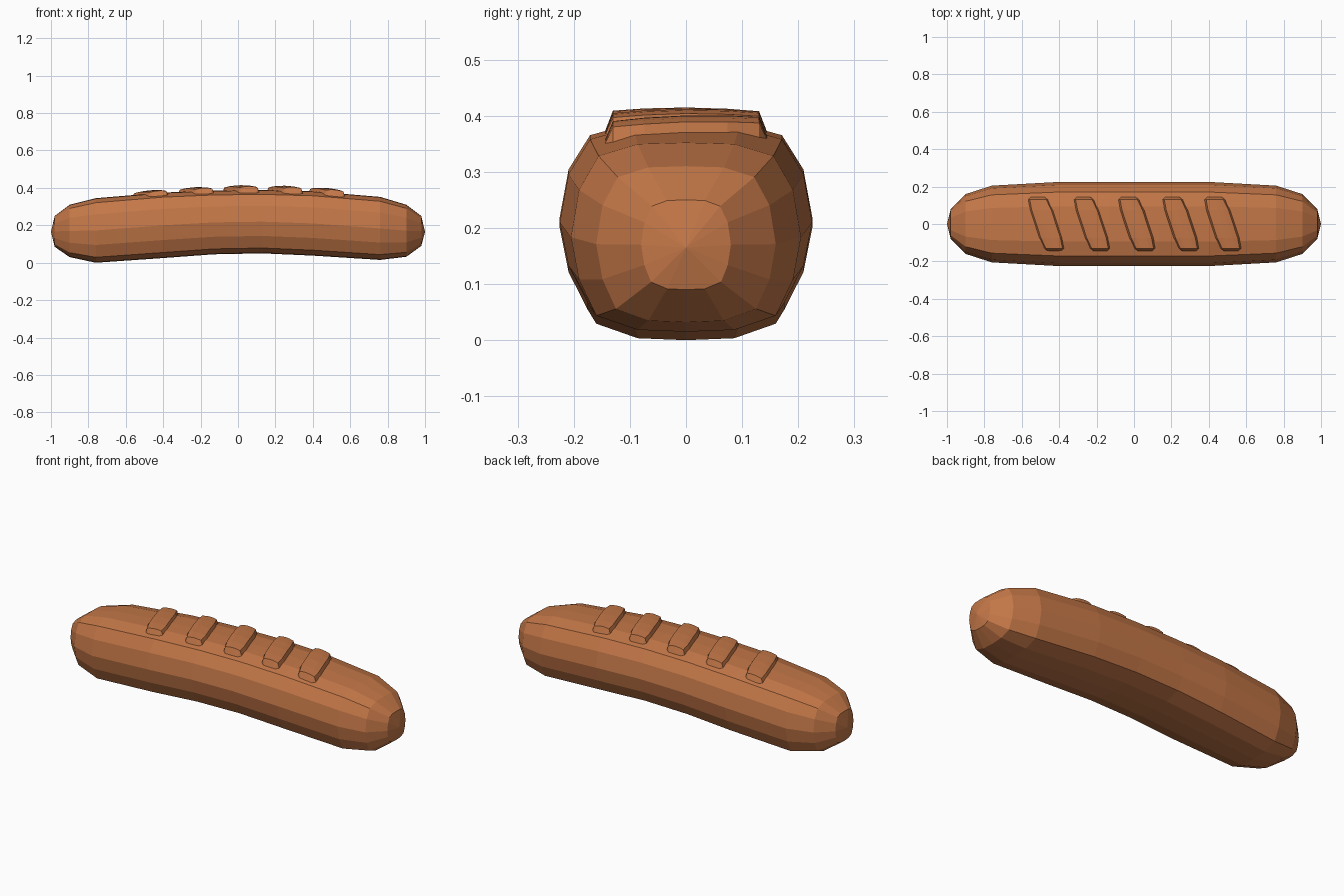
import bpy

if "Cube" in bpy.data.objects:
    bpy.data.objects.remove(bpy.data.objects["Cube"])

crust = bpy.data.materials.new("baked crust brown")
crust.diffuse_color = (0.55, 0.185, 0.064, 1)
crust.use_nodes = True
crust.node_tree.nodes["Principled BSDF"].inputs["Base Color"].default_value = crust.diffuse_color

# Stations along the loaf: x, bottom z, top z, half width
STATIONS = [
    (-0.98, .085, .25, .08), (-0.90, .03, .31, .16), (-0.76, .0, .345, .205),
    (-0.40, .025, .375, .225), (-0.13, .045, .386, .225), (0.13, .05, .389, .225),
    (0.40, .038, .382, .225), (0.76, .015, .352, .205), (0.90, .032, .31, .16),
    (0.98, .09, .25, .08)]
# Half cross-section, bottom to top, normalised
SECTION = [(0, -1), (.42, -.98), (.78, -.83), (.93, -.45), (1, 0),
           (.93, .5), (.76, .86), (.42, .985), (0, 1)]


def interp(points, v, col):
    for a, b in zip(points, points[1:]):
        if v <= b[0]:
            f = max(0, (v - a[0]) / (b[0] - a[0]))
            return a[col] + (b[col] - a[col]) * f
    return points[-1][col]


def crust_top(x, y):
    """Height of the upper loaf surface."""
    zb, zt, w = (interp(STATIONS, x, c) for c in (1, 2, 3))
    k = interp(SECTION[:3:-1], abs(y) / w, 1)
    return (zb + zt) / 2 + k * (zt - zb) / 2


def make(name, verts, faces):
    me = bpy.data.meshes.new(name)
    me.from_pydata(verts, [], faces)
    me.materials.append(crust)
    me.update()
    ob = bpy.data.objects.new(name, me)
    bpy.context.collection.objects.link(ob)
    return ob


# Loaf: lofted rings closed by a point at each end
ring = SECTION + [(-y, z) for y, z in SECTION[-2:0:-1]]
n = len(ring)
verts, faces = [], []
for x, zb, zt, w in STATIONS:
    verts += [(x, y * w, (zb + zt) / 2 + z * (zt - zb) / 2) for y, z in ring]
for s in range(len(STATIONS) - 1):
    for i in range(n):
        j = (i + 1) % n
        faces.append((s * n + i, s * n + j, (s + 1) * n + j, (s + 1) * n + i))
left, right = len(verts), len(verts) + 1
verts += [(-1, 0, .165), (1, 0, .165)]
last = (len(STATIONS) - 1) * n
for i in range(n):
    j = (i + 1) % n
    faces.append((left, j, i))
    faces.append((right, last + i, last + j))
make("loaf", verts, faces)

# Scored ridges: slanted raised pads across the top
ROWS = [-1, -.88, -.5, 0, .5, .88, 1]
COLS = [-1, -.8, -.4, 0, .4, .8, 1]


def ridge(index, cx, width, height):
    verts, faces = [], []
    for r, t in enumerate(ROWS):
        taper = (.6, .85, 1, 1, 1, .85, .6)[r]
        for c, u in enumerate(COLS):
            y = .148 * t
            x = cx - .33 * y + width * taper * u
            if r in (0, 6) or c in (0, 6):
                z = crust_top(x, y) - .008
            else:
                z = interp(STATIONS, x, 2) + height * (1 - .4 * u * u)
                z -= .008 * t * t
            verts.append((x, y, z))
    for r in range(6):
        for c in range(6):
            a = r * 7 + c
            faces.append((a, a + 1, a + 8, a + 7))
    make(f"scored_ridge_{index}", verts, faces)


for i, (cx, w, h) in enumerate([(-.47, .065, .018), (-.225, .065, .022), (.015, .068, .027),
                                (.25, .066, .026), (.475, .068, .024)]):
    ridge(i + 1, cx, w, h)
